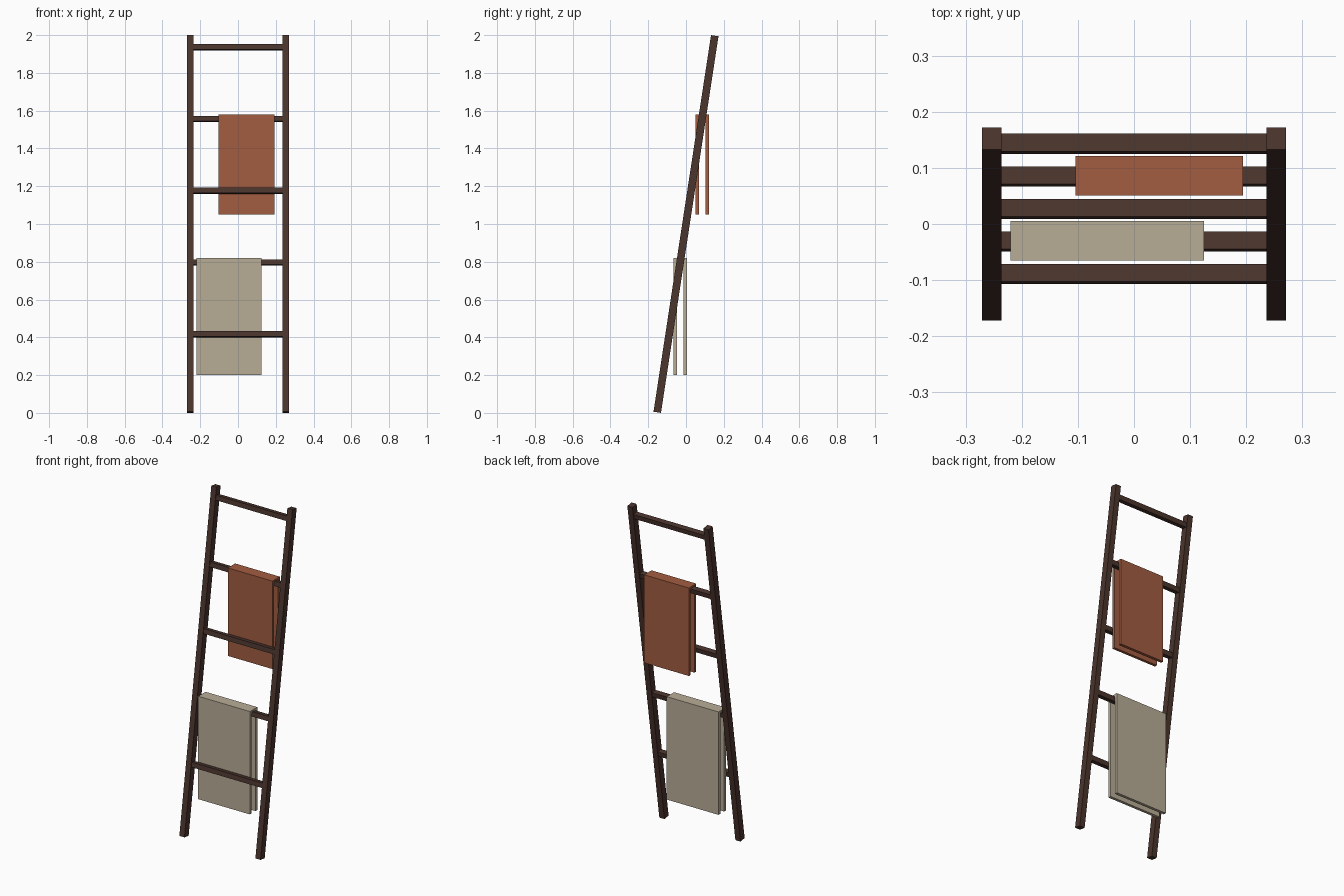
import bpy
import math
from mathutils import Matrix, Vector

if "Cube" in bpy.data.objects:
    bpy.data.objects.remove(bpy.data.objects["Cube"])

def material(name, rgb):
    m = bpy.data.materials.new(name)
    m.diffuse_color = (*rgb, 1.0)
    m.use_nodes = True
    m.node_tree.nodes["Principled BSDF"].inputs["Base Color"].default_value = m.diffuse_color
    return m

WOOD = material("dark wood", (0.070, 0.035, 0.026))
RUST = material("rust cloth", (0.36, 0.107, 0.052))
BEIGE = material("beige cloth", (0.48, 0.413, 0.305))

TILT = math.atan(0.1527)              # ladder leans back
LEAN = Matrix.Rotation(-TILT, 4, 'X')
LENGTH = 2.017

def box(name, center, size, mat, tilt=False):
    bpy.ops.mesh.primitive_cube_add(size=1)
    o = bpy.context.object
    o.name = name
    m = Matrix.Translation(Vector(center)) @ Matrix.Diagonal((*size, 1))
    if tilt:                          # tilt about the ladder's middle
        m = Matrix.Translation((0, 0, 1)) @ LEAN @ m
    o.data.transform(m)
    o.data.materials.append(mat)
    return o

# side rails
for side, x in (("left", -0.2535), ("right", 0.2535)):
    box(side + "_rail", (x, 0, 0), (0.034, 0.04, LENGTH), WOOD, True)

# rungs, placed along the leaning ladder
for i in range(5):
    z = (0.416 + 0.38 * i - 1) / math.cos(TILT)
    box(f"rung_{i + 1}", (0, 0, z), (0.49, 0.032, 0.028), WOOD, True)

# folded towels: a top fold with two hanging panels
def towel(name, x0, x1, y, z0, z1, mat):
    t, half = 0.017, 0.035
    x, w = (x0 + x1) / 2, x1 - x0
    box(name + "_fold", (x, y, z1 - t / 2), (w, 2 * half, t), mat)
    for part, s in (("front", -1), ("back", 1)):
        box(f"{name}_{part}_panel", (x, y + s * (half - t / 2), (z0 + z1 - t) / 2),
            (w, t, z1 - t - z0), mat)

towel("rust_towel", -0.104, 0.194, 0.086, 1.05, 1.58, RUST)
towel("beige_towel", -0.22, 0.125, -0.030, 0.20, 0.82, BEIGE)
